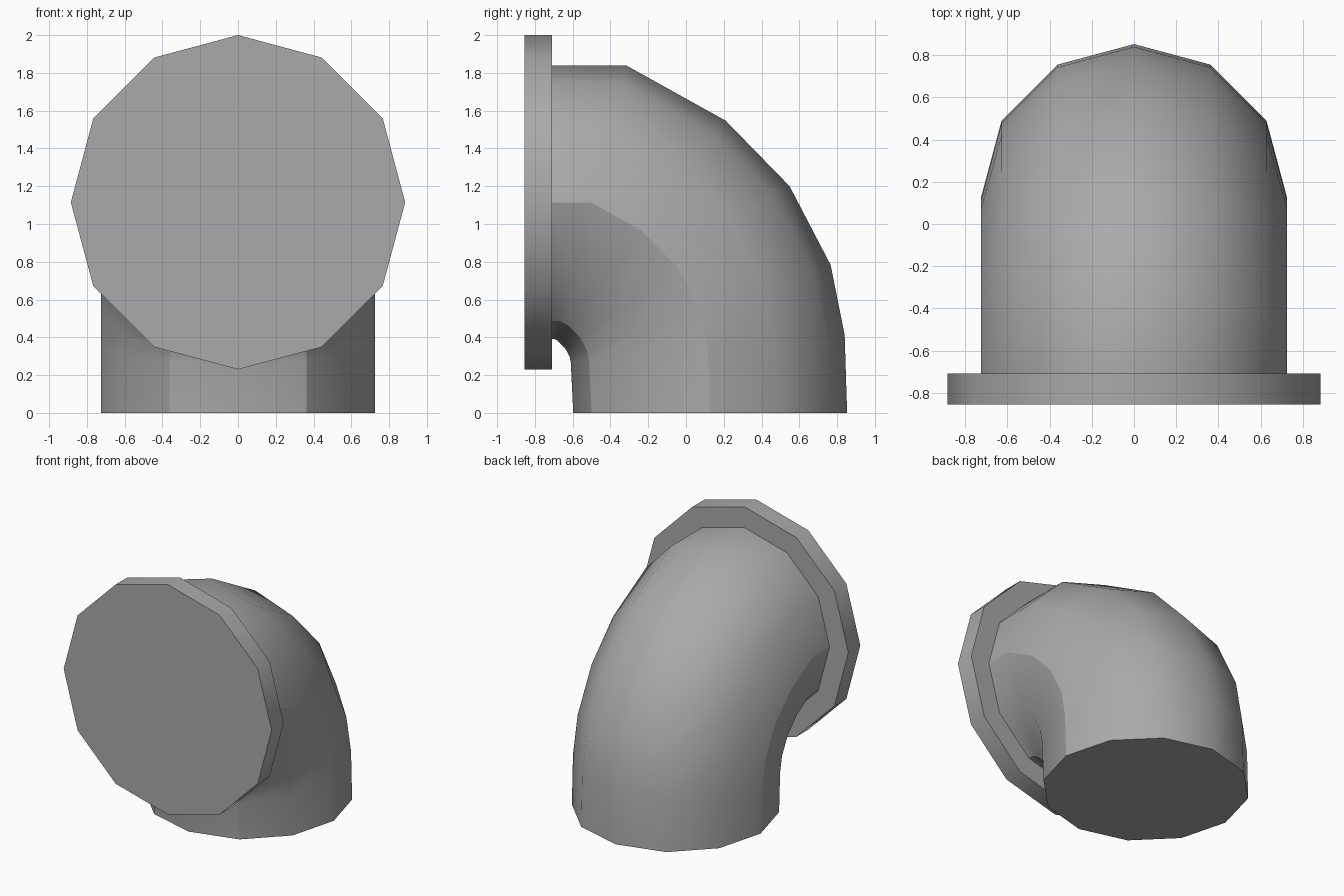
import bpy
import bmesh
import math
from mathutils import Vector

cube = bpy.data.objects.get("Cube")
if cube:
    bpy.data.objects.remove(cube, do_unlink=True)

SIDES = 12
PIPE_RADIUS = 0.725
FLANGE_RADIUS = 0.885
AXIS_Z = 1.115

grey = bpy.data.materials.new("plain grey")
grey.use_nodes = True
colour = (0.4, 0.4, 0.4, 1)
grey.diffuse_color = colour
grey.node_tree.nodes["Principled BSDF"].inputs["Base Color"].default_value = colour


def sweep(name, path, radius, crease_columns=()):
    """Sweep a polygon along a path in the y-z plane, with mitred corners."""
    pts = [Vector((0, y, z)) for y, z in path]
    dirs = [(b - a).normalized() for a, b in zip(pts, pts[1:])]
    dirs[0] = Vector((0, 1, 0))
    if len(dirs) > 1:
        dirs[-1] = Vector((0, 0, -1))
    bm = bmesh.new()
    rings = []
    for i, centre in enumerate(pts):
        before, after = dirs[max(i - 1, 0)], dirs[min(i, len(dirs) - 1)]
        tangent = (before + after).normalized()
        stretch = 1 / tangent.dot(after)
        outward = Vector((0, -tangent.z, tangent.y)) * stretch
        ring = []
        for k in range(SIDES):
            a = math.tau * k / SIDES
            ring.append(bm.verts.new(
                centre + radius * (Vector((math.sin(a), 0, 0)) + outward * math.cos(a))))
        rings.append(ring)
    # Side walls, shaded smooth
    for r0, r1 in zip(rings, rings[1:]):
        for k in range(SIDES):
            n = (k + 1) % SIDES
            bm.faces.new((r0[k], r0[n], r1[n], r1[k])).smooth = True
    # Flat end caps with crisp rims
    for ring in (rings[0], rings[-1]):
        cap = bm.faces.new(ring)
        for e in cap.edges:
            e.smooth = False
    # Crisp lengthwise edges
    for k in crease_columns:
        for r0, r1 in zip(rings, rings[1:]):
            bm.edges.get((r0[k], r1[k])).smooth = False
    bmesh.ops.recalc_face_normals(bm, faces=bm.faces)
    mesh = bpy.data.meshes.new(name)
    bm.to_mesh(mesh)
    bm.free()
    mesh.materials.append(grey)
    obj = bpy.data.objects.new(name, mesh)
    bpy.context.collection.objects.link(obj)
    return obj


# Bent pipe from the flange down to the base
bend = [(-0.71, AXIS_Z), (-0.505, AXIS_Z), (-0.235, 0.965), (-0.045, 0.77),
        (0.075, 0.54), (0.115, 0.34), (0.128, 0)]
sweep("elbow_pipe", bend, PIPE_RADIUS, crease_columns=(3, 5, 7, 9))

# Thick disc closing the front end
sweep("front_flange", [(-0.855, AXIS_Z), (-0.71, AXIS_Z)], FLANGE_RADIUS)
